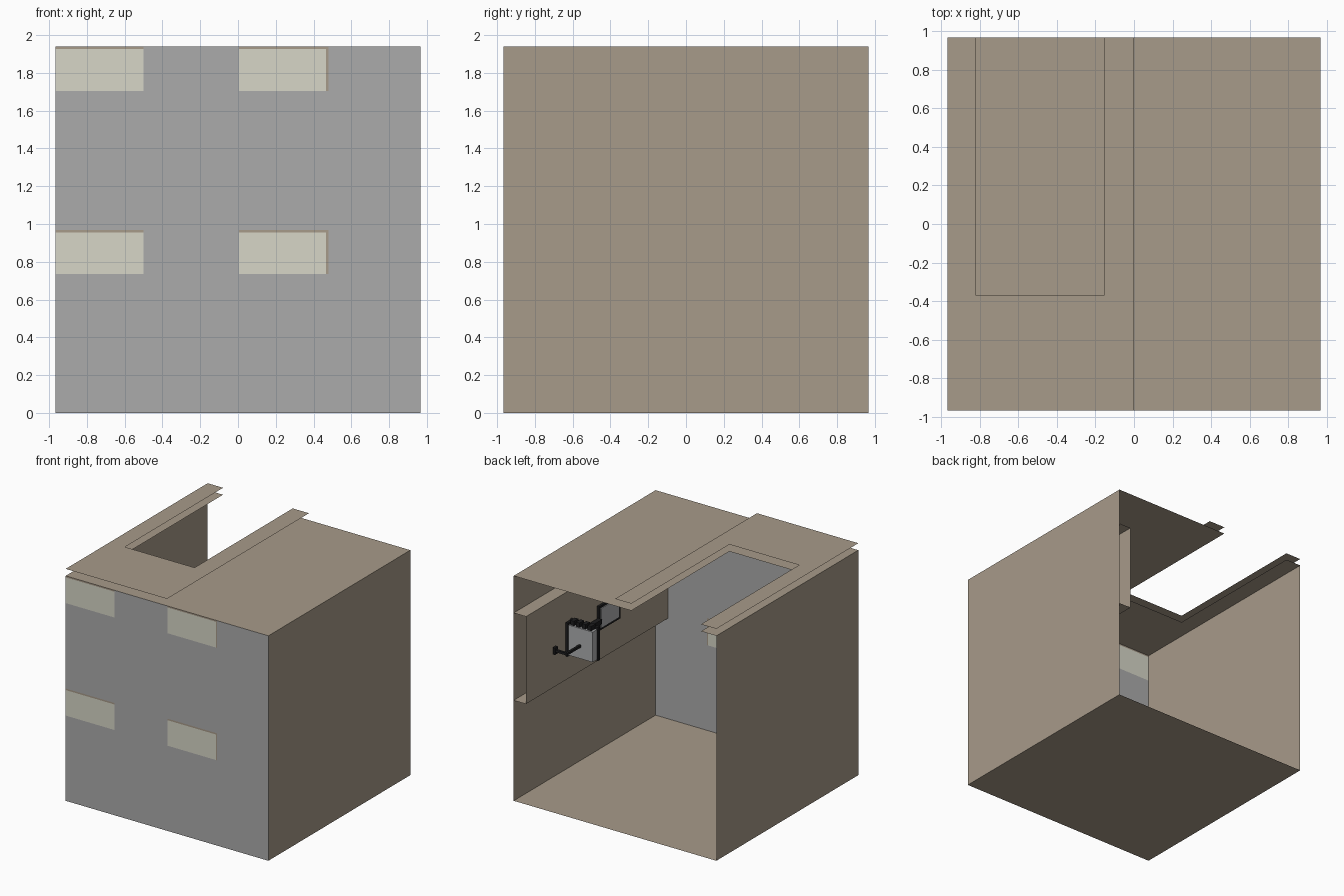
import bpy, bmesh

if "Cube" in bpy.data.objects:
    bpy.data.objects.remove(bpy.data.objects["Cube"])

H = 0.967          # half width of the room
T = 1.94           # wall height


def material(name, rgb):
    m = bpy.data.materials.new(name)
    m.diffuse_color = (*[(c / 255) ** 2.2 for c in rgb], 1)
    m.use_nodes = True
    m.node_tree.nodes["Principled BSDF"].inputs["Base Color"].default_value = m.diffuse_color
    return m


TAN = material("tan panel", (166, 153, 136))
GREY = material("grey wall", (170, 170, 170))
PALE = material("pale window", (214, 213, 198))
BLACK = material("black metal", (35, 35, 36))
SILVER = material("light grey casing", (172, 173, 175))


def finish(name, bm, mats):
    me = bpy.data.meshes.new(name)
    bm.to_mesh(me)
    bm.free()
    for m in mats:
        me.materials.append(m)
    ob = bpy.data.objects.new(name, me)
    bpy.context.collection.objects.link(ob)
    return ob


def grid_sheet(name, us, vs, place, mats, rule=lambda u, v: 0):
    """Thin sheet of cells; rule gives the material per cell, None leaves a hole."""
    bm = bmesh.new()
    pts = [[bm.verts.new(place(u, v)) for v in vs] for u in us]
    for i in range(len(us) - 1):
        for j in range(len(vs) - 1):
            k = rule((us[i] + us[i + 1]) / 2, (vs[j] + vs[j + 1]) / 2)
            if k is not None:
                f = bm.faces.new((pts[i][j], pts[i + 1][j], pts[i + 1][j + 1], pts[i][j + 1]))
                f.material_index = k
    for v in [v for v in bm.verts if not v.link_faces]:
        bm.verts.remove(v)
    return finish(name, bm, mats)


def box(name, x, y, z, mat):
    bm = bmesh.new()
    bmesh.ops.create_cube(bm, size=1)
    for v in bm.verts:
        for a, (lo, hi) in enumerate((x, y, z)):
            v.co[a] = lo if v.co[a] < 0 else hi
    return finish(name, bm, [mat])


# floor and side walls
grid_sheet("floor", [-H, H], [-H, H], lambda u, v: (u, -v, 0), [TAN])
grid_sheet("left_wall", [-H, H], [0, T], lambda u, v: (-H, -u, v), [TAN])
Z0, Z1, XI = 0.866, 1.62, 0.85
grid_sheet("right_wall", [-H, H], [0, Z0, Z1, T], lambda u, v: (H, u, v), [TAN])


# front wall with four pale windows and narrow tan trims
def front_rule(x, z):
    row = 0.735 < z < 0.968 or z > 1.705
    trim = 0.955 < z < 0.968 or z > 1.927
    col = x < -0.5 or 0.005 < x < 0.478
    if not (row and col):
        return 0
    return 2 if trim or x > 0.465 else 1


grid_sheet("front_wall", [-H, -0.5, 0.005, 0.465, 0.478, H],
           [0, 0.735, 0.955, 0.968, 1.705, 1.927, T],
           lambda u, v: (u, -H, v), [GREY, PALE, TAN], front_rule)

# roof: plain right half, two stacked slotted sheets on the left half
grid_sheet("right_roof", [0, H], [-H, H], lambda u, v: (u, v, T), [TAN])
for name, z in (("lower_slotted_roof", T), ("upper_slotted_roof", 2.0)):
    grid_sheet(name, [-H, -0.82, -0.155, 0], [-H, -0.37, H],
               lambda u, v: (u, v, z), [TAN],
               lambda x, y: None if -0.82 < x < -0.155 and y > -0.37 else 0)

# open-ended channel along the inside of the right wall
bm = bmesh.new()
prof = [(H, Z1), (XI, Z1), (XI, Z0), (H, Z0)]
ends = [[bm.verts.new((x, y, z)) for x, z in prof] for y in (-H, H)]
for i in range(3):
    bm.faces.new((ends[0][i], ends[1][i], ends[1][i + 1], ends[0][i + 1]))
finish("wall_channel", bm, [TAN])

# small wall-mounted unit: casing, dark frame, crest, handle and plate
box("unit_casing", (0.59, 0.82), (0.37, 0.43), (1.09, 1.35), SILVER)
box("unit_back_frame", (0.58, 0.85), (0.345, 0.37), (1.08, 1.37), BLACK)
box("unit_side_frame", (0.82, 0.84), (0.37, 0.44), (1.08, 1.37), BLACK)
for i in range(4):
    x = 0.61 + i * 0.055
    box("unit_crest", (x, x + 0.035), (0.36, 0.42), (1.35, 1.39), BLACK)
box("handle_stem", (0.70, 0.72), (0.43, 0.62), (1.19, 1.21), BLACK)
box("handle_bar", (0.70, 0.82), (0.60, 0.62), (1.19, 1.21), BLACK)
box("handle_grip", (0.81, 0.83), (0.59, 0.63), (1.17, 1.23), BLACK)
box("wall_plate_frame", (0.83, 0.85), (-0.29, 0.0), (1.13, 1.34), BLACK)
box("wall_plate", (0.822, 0.83), (-0.27, -0.02), (1.15, 1.32), SILVER)
box("plate_link", (0.80, 0.84), (0.0, 0.35), (1.20, 1.24), BLACK)
